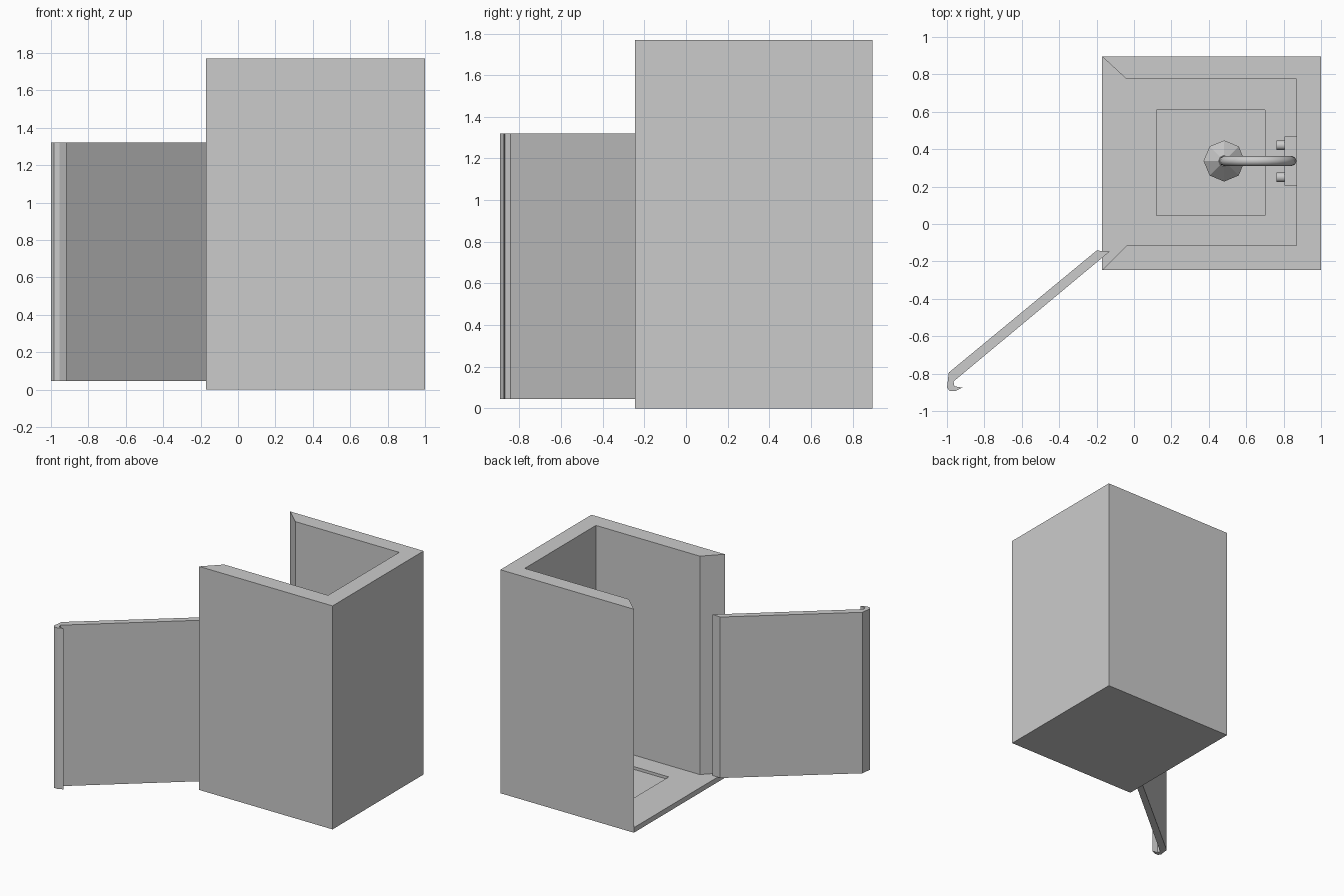
import bpy, bmesh, math
from mathutils import Matrix, Vector

if "Cube" in bpy.data.objects:
    bpy.data.objects.remove(bpy.data.objects["Cube"])


def finish(name, bm):
    bmesh.ops.recalc_face_normals(bm, faces=bm.faces)
    me = bpy.data.meshes.new(name)
    bm.to_mesh(me)
    bm.free()
    ob = bpy.data.objects.new(name, me)
    bpy.context.collection.objects.link(ob)
    return ob


def prism(name, pts, z0, z1):
    bm = bmesh.new()
    face = bm.faces.new([bm.verts.new((x, y, z0)) for x, y in pts])
    top = bmesh.ops.extrude_face_region(bm, geom=[face])["geom"]
    bmesh.ops.translate(bm, vec=(0, 0, z1 - z0),
                        verts=[v for v in top if isinstance(v, bmesh.types.BMVert)])
    return finish(name, bm)


def box(name, x0, x1, y0, y1, z0, z1):
    return prism(name, [(x0, y0), (x1, y0), (x1, y1), (x0, y1)], z0, z1)


def cone(name, r1, r2, depth, loc, sides, axis=(0, 0, 1)):
    bm = bmesh.new()
    rot = Vector((0, 0, 1)).rotation_difference(Vector(axis)).to_matrix().to_4x4()
    bmesh.ops.create_cone(bm, cap_ends=True, segments=sides, radius1=r1, radius2=r2,
                          depth=depth, matrix=Matrix.Translation(loc) @ rot)
    return finish(name, bm)


def smooth(ob):
    bpy.ops.object.select_all(action='DESELECT')
    ob.select_set(True)
    bpy.context.view_layer.objects.active = ob
    bpy.ops.object.shade_smooth_by_angle(angle=math.radians(40))


# Stall: solid block hollowed out, open on top and on the left, mitred wall ends
stall = box("stall", -0.17, 1.0, -0.245, 0.895, 0, 1.77)
cutters = [
    prism("interior_cutter", [(-0.30, -0.375), (-0.04, -0.115), (0.87, -0.115),
                              (0.87, 0.775), (-0.04, 0.775), (-0.30, 1.015)], 0.04, 2.0),
    box("floor_recess_cutter", 0.12, 0.70, 0.045, 0.61, 0.018, 0.3),
]
for c in cutters:
    mod = stall.modifiers.new(c.name, 'BOOLEAN')
    mod.operation = 'DIFFERENCE'
    mod.solver = 'EXACT'
    mod.object = c
    c.hide_render = True
    c.hide_set(True)

# Open door with hooked pull edge
prism("door", [(-0.20, -0.142), (-0.13, -0.147), (-0.965, -0.842), (-0.96, -0.868),
               (-0.917, -0.875), (-0.955, -0.893), (-0.985, -0.893), (-1.0, -0.875),
               (-0.99, -0.794)], 0.045, 1.32)

# Mixer block with two taps
box("mixer", 0.805, 0.87, 0.205, 0.467, 0.72, 0.82)
for side, y in (("right", 0.25), ("left", 0.421)):
    smooth(cone("tap_" + side, 0.026, 0.026, 0.05, (0.787, y, 0.77), 12, (1, 0, 0)))

# Riser pipe arching over to the shower head
R = 0.18
path = [(0.842, 0.80)]
path += [(0.662 + R * math.cos(a), 1.24 + R * math.sin(a))
         for a in (math.pi * i / 12 for i in range(13))]
path += [(0.482, 1.18)]
cu = bpy.data.curves.new("pipe", 'CURVE')
cu.dimensions = '3D'
cu.bevel_depth = 0.027
cu.bevel_resolution = 2
cu.use_fill_caps = True
sp = cu.splines.new('POLY')
sp.points.add(len(path) - 1)
for p, (x, z) in zip(sp.points, path):
    p.co = (x, 0.337, z, 1)
bpy.context.collection.objects.link(bpy.data.objects.new("pipe", cu))

# Eight-sided shower head
cone("shower_head", 0.11, 0.03, 0.09, (0.482, 0.337, 1.15), 8)
